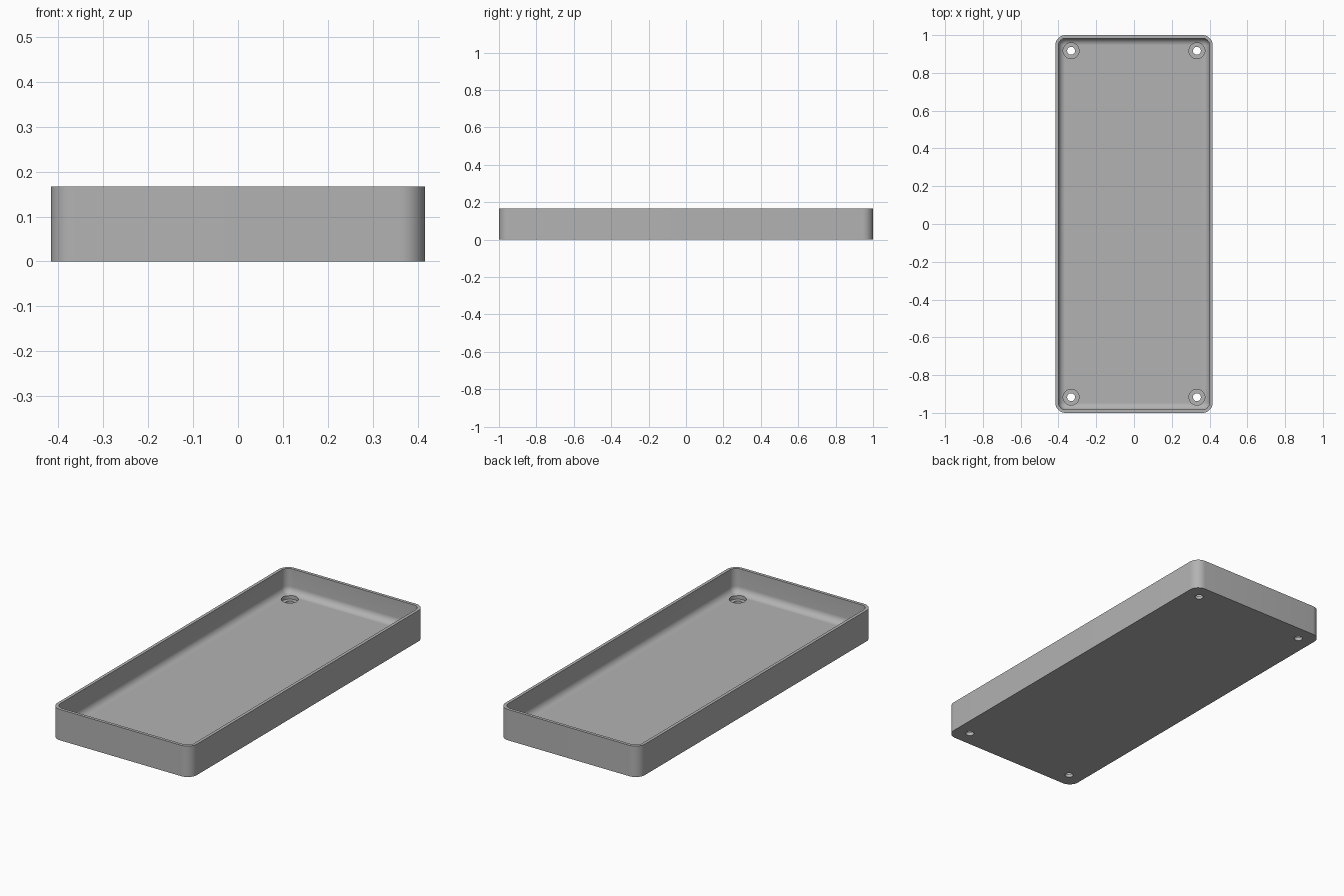
import bpy, bmesh, math

cube = bpy.data.objects.get("Cube")
if cube:
    bpy.data.objects.remove(cube, do_unlink=True)

HALF_X, HALF_Y, HEIGHT = 0.4167, 1.0, 0.1667
CORNER, WALL, FLOOR, FILLET = 0.055, 0.0167, 0.036, 0.036
HOLE_X, HOLE_Y = 0.333, 0.917

grey = bpy.data.materials.new("mid grey")
grey.use_nodes = True
grey.diffuse_color = (0.45, 0.45, 0.45, 1)
grey.node_tree.nodes["Principled BSDF"].inputs["Base Color"].default_value = grey.diffuse_color


def ring(bm, inset, z, steps=10):
    """Rounded rectangle of vertices, inset from the outer outline."""
    radius = max(CORNER - inset, 0.004)
    cx, cy = HALF_X - inset - radius, HALF_Y - inset - radius
    verts = []
    for quarter, (sx, sy) in enumerate([(1, 1), (-1, 1), (-1, -1), (1, -1)]):
        for i in range(steps + 1):
            a = math.pi / 2 * (quarter + i / steps)
            verts.append(bm.verts.new((sx * cx + radius * math.cos(a),
                                       sy * cy + radius * math.sin(a), z)))
    return verts


# Tray shell: outer wall, flat rim, inner wall and filleted floor
profile = [(0, 0), (0, HEIGHT), (WALL, HEIGHT)]
for i in range(9):
    a = math.pi / 2 * i / 8
    profile.append((WALL + FILLET * (1 - math.cos(a)),
                    FLOOR + FILLET * (1 - math.sin(a))))
bm = bmesh.new()
rings = [ring(bm, inset, z) for inset, z in profile]
for low, high in zip(rings, rings[1:]):
    for i in range(len(low)):
        j = (i + 1) % len(low)
        bm.faces.new((low[i], low[j], high[j], high[i]))
bm.faces.new(rings[-1])
bm.faces.new(rings[0][::-1])
bmesh.ops.recalc_face_normals(bm, faces=bm.faces)
mesh = bpy.data.meshes.new("tray")
bm.to_mesh(mesh)
bm.free()
mesh.materials.append(grey)
tray = bpy.data.objects.new("tray", mesh)
bpy.context.collection.objects.link(tray)


def drill(name, radius, bottom, top):
    """Cut one round hole in each corner of the floor."""
    cut = bmesh.new()
    for sx in (-1, 1):
        for sy in (-1, 1):
            made = bmesh.ops.create_cone(cut, cap_ends=True, segments=40, radius1=radius,
                                         radius2=radius, depth=top - bottom)
            bmesh.ops.translate(cut, verts=made["verts"],
                                vec=(sx * HOLE_X, sy * HOLE_Y, (top + bottom) / 2))
    cut_mesh = bpy.data.meshes.new(name)
    cut.to_mesh(cut_mesh)
    cut.free()
    cut_mesh.materials.append(grey)
    cutter = bpy.data.objects.new(name, cut_mesh)
    bpy.context.collection.objects.link(cutter)
    cutter.hide_render = True
    cutter.hide_viewport = True
    mod = tray.modifiers.new(name, "BOOLEAN")
    mod.operation, mod.solver, mod.object = "DIFFERENCE", "EXACT", cutter
    return cutter


# Screw holes with wider head recesses
cutters = [drill("screw_hole_cutter", 0.021, -0.05, 0.1),
           drill("head_recess_cutter", 0.042, 0.018, 0.14)]

# Apply the cuts and remove the cutters
bpy.context.view_layer.update()
cut_result = bpy.data.meshes.new_from_object(
    tray.evaluated_get(bpy.context.evaluated_depsgraph_get()))
tray.modifiers.clear()
tray.data = cut_result
for cutter in cutters:
    bpy.data.objects.remove(cutter, do_unlink=True)

# Smooth the rounded surfaces, keeping rim and hole edges sharp
bpy.ops.object.select_all(action="DESELECT")
tray.select_set(True)
bpy.context.view_layer.objects.active = tray
bpy.ops.object.shade_smooth_by_angle(angle=math.radians(30))
